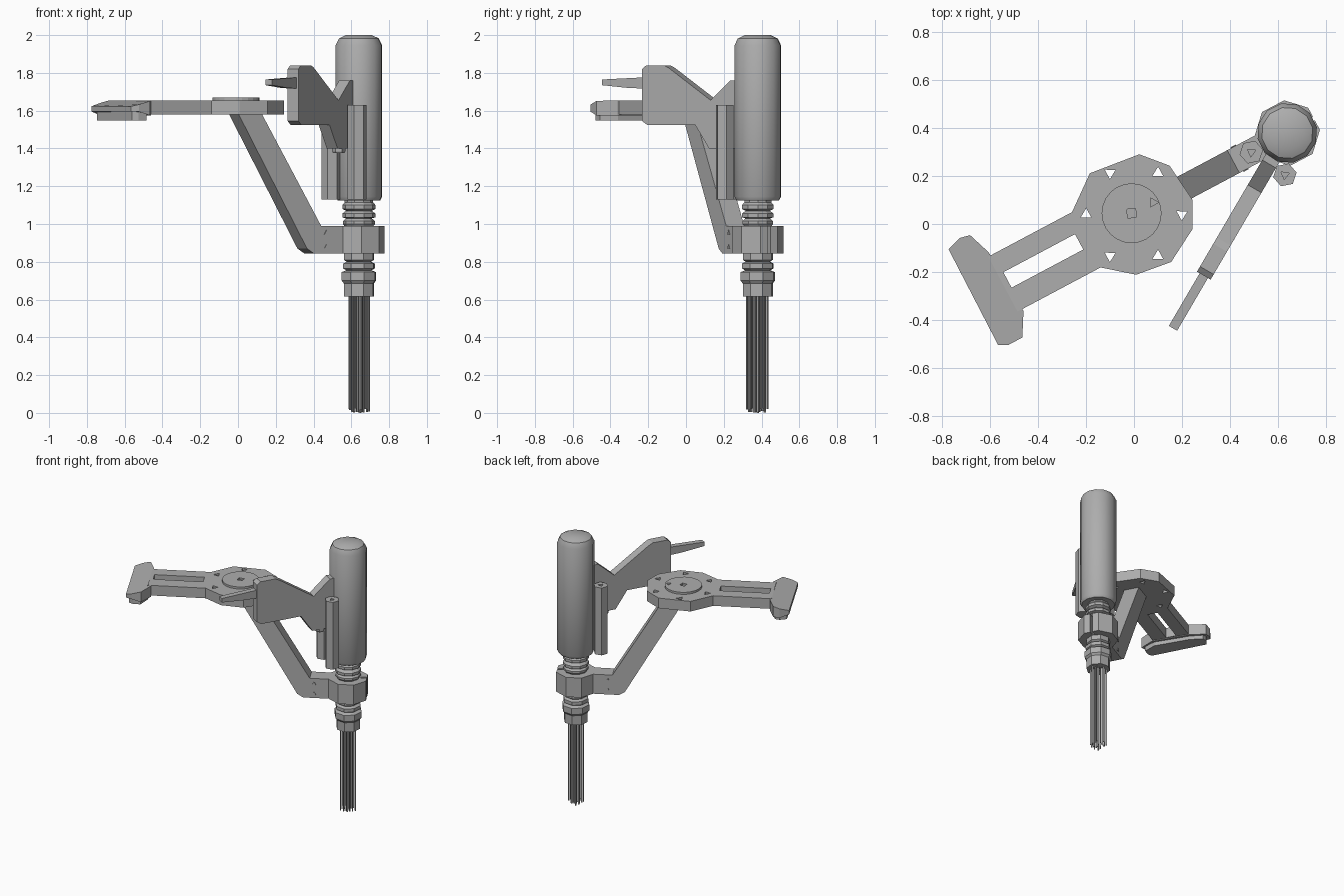
import bpy, bmesh, math, random
from math import cos, sin, radians, pi
from mathutils import Matrix, Vector

if "Cube" in bpy.data.objects:
    bpy.data.objects.remove(bpy.data.objects["Cube"])

random.seed(4)
AXIS = radians(28)                    # heading from the handle to the motor
MOTOR = Vector((0.64, 0.38, 0))
grey = bpy.data.materials.new("plain_grey")
grey.use_nodes = True
grey.diffuse_color = (0.42, 0.42, 0.42, 1)
grey.node_tree.nodes["Principled BSDF"].inputs["Base Color"].default_value = (0.42, 0.42, 0.42, 1)


def finish(name, bm, smooth=False):
    bmesh.ops.recalc_face_normals(bm, faces=bm.faces)
    mesh = bpy.data.meshes.new(name)
    bm.to_mesh(mesh)
    bm.free()
    mesh.materials.append(grey)
    ob = bpy.data.objects.new(name, mesh)
    bpy.context.collection.objects.link(ob)
    if smooth:
        activate(ob)
        bpy.ops.object.shade_smooth_by_angle(angle=radians(35))
    return ob


def activate(ob):
    bpy.ops.object.select_all(action="DESELECT")
    ob.select_set(True)
    bpy.context.view_layer.objects.active = ob


def extrude(name, outline, low, high, frame):
    """Extrude a 2D outline along its local z from low to high."""
    bm = bmesh.new()
    face = bm.faces.new([bm.verts.new((a, b, low)) for a, b in outline])
    made = bmesh.ops.extrude_face_region(bm, geom=[face])["geom"]
    for v in made:
        if isinstance(v, bmesh.types.BMVert):
            v.co.z = high
    bm.transform(frame)
    return finish(name, bm)


def lathe(name, profile, sides, centre, smooth=False, turn=0.0):
    """Stack rings of (radius, z) and cap both ends."""
    bm = bmesh.new()
    rings = []
    for r, z in profile:
        rings.append([bm.verts.new((centre[0] + r * cos(turn + 2 * pi * i / sides),
                                    centre[1] + r * sin(turn + 2 * pi * i / sides), z))
                      for i in range(sides)])
    for a, b in zip(rings, rings[1:]):
        for i in range(sides):
            j = (i + 1) % sides
            bm.faces.new((a[i], a[j], b[j], b[i]))
    bm.faces.new(rings[0])
    bm.faces.new(rings[-1])
    return finish(name, bm, smooth)


def cut(ob, cutter):
    mod = ob.modifiers.new("cut", "BOOLEAN")
    mod.operation, mod.object, mod.solver = "DIFFERENCE", cutter, "EXACT"
    activate(ob)
    bpy.ops.object.modifier_apply(modifier=mod.name)
    bpy.data.objects.remove(cutter)


def side_frame(origin, angle):
    """Outline x runs along the heading, outline y runs up."""
    c, s = cos(angle), sin(angle)
    return Matrix(((c, 0, s, origin[0]), (s, 0, -c, origin[1]), (0, 1, 0, 0), (0, 0, 0, 1)))


HUB = (0, 0.04)
flat = Matrix.Translation((*HUB, 0)) @ Matrix.Rotation(AXIS, 4, "Z")
side = side_frame(HUB, AXIS)


def rotated(point):
    return flat @ Vector((*point, 0))


# Handle plate: faceted disc running into a slotted bar
arc = [(0.252 * cos(radians(a)), 0.252 * sin(radians(a)))
       for a in (109, 57, 26, -14, -42, -80, -116)]
outline = [(-0.62, 0.13), (-0.224, 0.13)] + arc + [(-0.227, -0.13), (-0.62, -0.13)]
plate = extrude("handle_plate", outline, 1.58, 1.655, flat)
slot = [(-0.595, 0.043), (-0.256, 0.043), (-0.256, -0.03), (-0.595, -0.03)]
cut(plate, extrude("slot_cutter", slot, 1.5, 1.7, flat))
for k in range(6):
    a = k * pi / 3
    spot = (HUB[0] + 0.2 * cos(a), HUB[1] + 0.2 * sin(a))
    cut(plate, lathe("hole_cutter", [(0.026, 1.5), (0.026, 1.7)], 3, spot, turn=a + 0.5))

# Hub cap with its square socket
cap = lathe("hub_cap", [(0.125, 1.65), (0.125, 1.67)], 24, (-0.01, 0.045))
cut(cap, lathe("socket_cutter", [(0.026, 1.657), (0.026, 1.7)], 4, (-0.01, 0.045), turn=0.9))
cut(cap, lathe("pin_cutter", [(0.022, 1.657), (0.022, 1.7)], 3, (0.08, 0.09)))

# Crossbar grip, sloping down at its outer edge, with a pad below
bar = [(-0.61, 0.145), (-0.645, 0.245), (-0.69, 0.255), (-0.752, 0.235),
       (-0.757, -0.215), (-0.72, -0.235), (-0.653, -0.235), (-0.597, -0.14)]
crossbar = extrude("crossbar_grip", bar, 1.575, 1.655, flat)
back = flat.inverted()
for v in crossbar.data.vertices:
    u = (back @ v.co).x
    if v.co.z > 1.6:
        v.co.z -= max(0, -u - 0.64) * 0.28
    elif u < -0.7:
        v.co.z += 0.02
pad = [(-0.68 + (u + 0.68) * 0.75, v * 0.9) for u, v in bar]
extrude("grip_pad", pad, 1.548, 1.6, flat)

# Bent support arm from the disc to the collar
arm = [(-0.03, 1.59), (0.11, 1.59), (0.47, 0.99), (0.66, 0.99),
       (0.66, 0.845), (0.425, 0.845), (0.385, 0.87)]
extrude("support_arm", arm, -0.054, 0.054, side)

# Split collar around the shaft
collar = lathe("collar", [(0.137, 0.845), (0.137, 0.99)], 8, MOTOR, turn=AXIS + pi / 8)
u_end = (MOTOR - Vector((*HUB, 0))).length
slit = [(u_end + 0.085, 0.008), (u_end + 0.2, 0.008), (u_end + 0.2, -0.008), (u_end + 0.085, -0.008)]
cut(collar, extrude("slit_cutter", slit, 0.8, 1.05, flat))
for u, v in ((0.5, 0.055), (0.5, -0.055)):
    for z in (0.88, 0.955):
        extrude("arm_bolt", [(u - 0.012, z - 0.01), (u + 0.012, z - 0.01), (u, z + 0.012)],
                -v - 0.003, -v + 0.003, side)

# Motor body with domed top
lathe("motor_body", [(0.115, 1.125), (0.126, 1.145), (0.126, 1.945), (0.108, 1.982), (0.07, 2.0)],
      12, MOTOR, smooth=True, turn=0.2)

# Neck rings above the collar and gland below it
lathe("neck_rings", [(0.075, 1.14), (0.075, 1.115), (0.088, 1.1), (0.088, 1.08), (0.068, 1.07),
                     (0.088, 1.055), (0.088, 1.035), (0.068, 1.03), (0.085, 1.015),
                     (0.085, 1.0), (0.07, 0.98)], 10, MOTOR)
lathe("gland", [(0.083, 0.85), (0.083, 0.81), (0.068, 0.8), (0.088, 0.79), (0.088, 0.765),
                (0.07, 0.755), (0.095, 0.745), (0.095, 0.70), (0.083, 0.685), (0.083, 0.615)],
      8, MOTOR, turn=0.3)

# Bundle of needles
for i in range(24):
    r = 0.058 * math.sqrt((i + 0.5) / 24)
    a = i * 2.4
    spot = (MOTOR.x + r * cos(a), MOTOR.y + r * sin(a))
    lathe("needle", [(0.0055, random.uniform(0, 0.025) if i else 0), (0.0055, 0.64)], 4, spot)

# Two hexagonal side rods with recessed tops
for spot in ((0.49, 0.30), (0.63, 0.205)):
    rod = lathe("side_rod", [(0.05, 1.13), (0.05, 1.63)], 6, spot, turn=0.2)
    cut(rod, lathe("recess_cutter", [(0.02, 1.6), (0.02, 1.7)], 3, spot, turn=0.4))

# Trigger housing reaching out from the motor, and its lever
reach = side_frame(MOTOR, math.atan2(-0.863, -0.505))
housing = [(0.69, 1.82), (0.665, 1.84), (0.555, 1.84), (0.525, 1.825), (0.27, 1.655), (0.15, 1.76),
           (0.09, 1.76), (0.09, 1.40), (0.28, 1.40), (0.365, 1.525), (0.66, 1.525), (0.69, 1.545)]
extrude("trigger_housing", housing, -0.033, 0.033, reach)
lever = [(0.6, 1.715), (0.6, 1.78), (0.945, 1.765), (0.945, 1.735), (0.78, 1.72)]
extrude("trigger_lever", lever, -0.02, 0.02, reach)
knob_at = reach @ Vector((0.21, 0, 0))
lathe("housing_knob", [(0.03, 1.375), (0.035, 1.385), (0.035, 1.41)], 6, knob_at)
